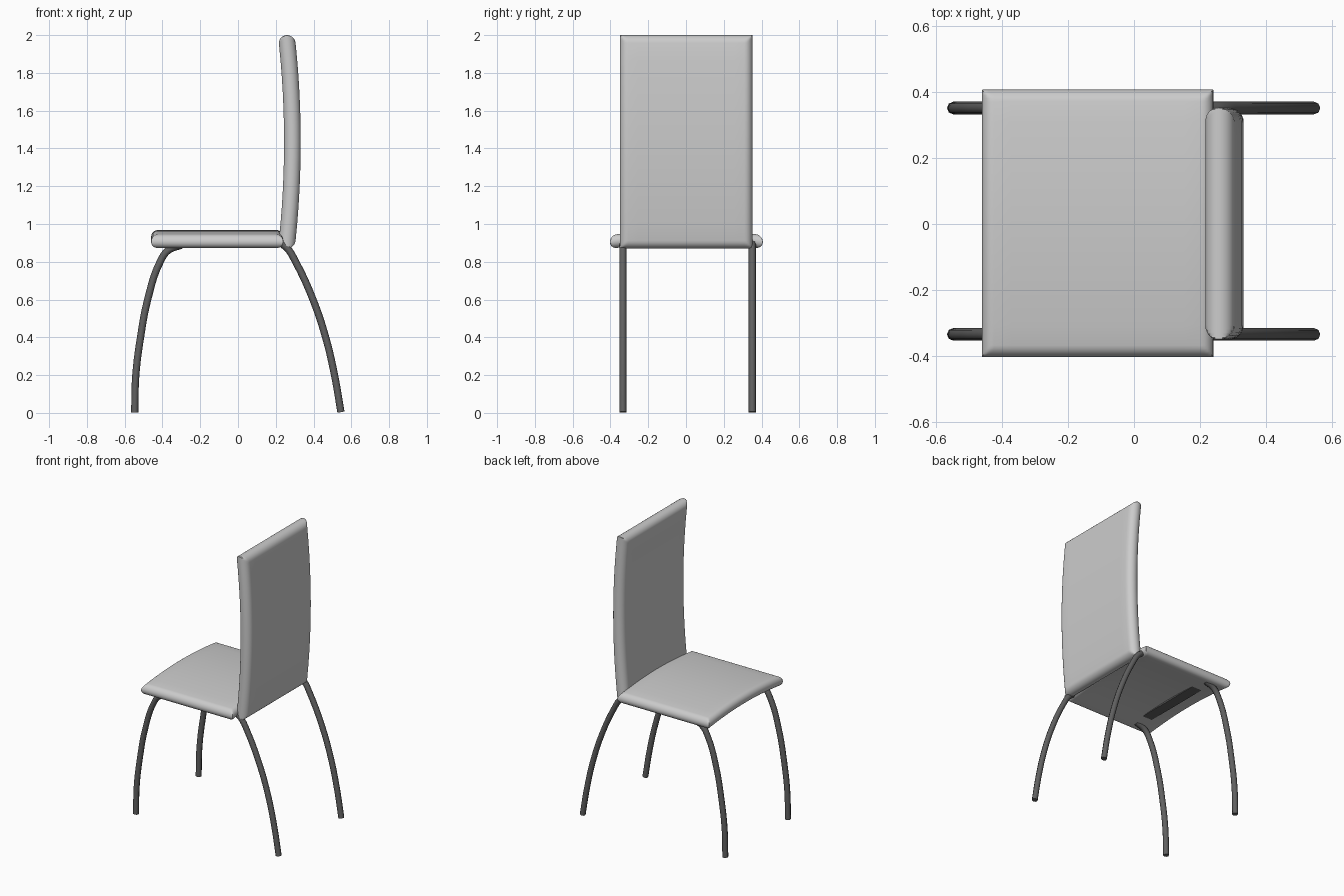
import bpy, bmesh, math
from mathutils import Vector

if "Cube" in bpy.data.objects:
    bpy.data.objects.remove(bpy.data.objects["Cube"])

metal = bpy.data.materials.new("dark_metal")
metal.diffuse_color = (0.12, 0.12, 0.12, 1)
metal.use_nodes = True
metal.node_tree.nodes["Principled BSDF"].inputs["Base Color"].default_value = metal.diffuse_color


def samples(half, r, n_round=6, n_mid=12):
    # positions across a pad, dense where the edge is rounded
    edge = [r * (1 - math.cos(math.pi / 2 * i / n_round)) for i in range(n_round + 1)]
    lo = [-half + e for e in edge]
    mid = [-half + r + (2 * half - 2 * r) * i / n_mid for i in range(1, n_mid)]
    return lo + mid + [-v for v in reversed(lo)]


def pad(name, hu, hv, r, place):
    # cushion with full-round edges; place(u, v, w) bends it into position
    us, vs = samples(hu, r), samples(hv, r)
    bm = bmesh.new()
    grids = {}
    for side in (1, -1):
        for i, u in enumerate(us):
            for j, v in enumerate(vs):
                rim = i in (0, len(us) - 1) or j in (0, len(vs) - 1)
                if rim and side == -1:
                    grids[side, i, j] = grids[1, i, j]
                    continue
                d = min(hu - abs(u), hv - abs(v), r)
                w = 0 if rim else side * r * math.sqrt(max(0, 1 - (1 - d / r) ** 2))
                corner = i in (0, len(us) - 1) and j in (0, len(vs) - 1)
                k = 0.006 if corner else 0
                p = place(u - math.copysign(k, u), v - math.copysign(k, v), w)
                grids[side, i, j] = bm.verts.new(p)
        for i in range(len(us) - 1):
            for j in range(len(vs) - 1):
                bm.faces.new([grids[side, a, b] for a, b in
                              ((i, j), (i + 1, j), (i + 1, j + 1), (i, j + 1))])
    bmesh.ops.recalc_face_normals(bm, faces=bm.faces)
    me = bpy.data.meshes.new(name)
    bm.to_mesh(me)
    bm.free()
    ob = bpy.data.objects.new(name, me)
    bpy.context.collection.objects.link(ob)
    bpy.context.view_layer.objects.active = ob
    ob.select_set(True)
    bpy.ops.object.shade_smooth_by_angle(angle=math.radians(40))
    ob.select_set(False)


def leg(name, pts, y):
    cu = bpy.data.curves.new(name, 'CURVE')
    cu.dimensions = '3D'
    cu.bevel_depth = 0.019
    cu.bevel_resolution = 2
    cu.use_fill_caps = True
    cu.resolution_u = 5
    sp = cu.splines.new('BEZIER')
    sp.bezier_points.add(len(pts) - 1)
    for bp, (x, z) in zip(sp.bezier_points, pts):
        bp.co = (x, y, z)
        bp.handle_left_type = bp.handle_right_type = 'AUTO'
    cu.materials.append(metal)
    bpy.context.collection.objects.link(bpy.data.objects.new(name, cu))


# seat, gently arched from side to side
pad("seat", 0.35, 0.405, 0.036,
    lambda u, v, w: Vector((-0.11 + u, v + 0.002, 0.905 + w + 0.027 * (1 - (v / 0.405) ** 2))))


# backrest, bowed backwards along its height
def back_place(u, v, w):
    t = v / 0.565
    tilt = 0.032 * 2 * t / 0.565
    return Vector((0.288 - 0.032 * t * t + w, u + 0.001, 1.435 + v + w * tilt * 0.6))


pad("backrest", 0.351, 0.565, 0.044, back_place)

# legs
front = [(-0.547, 0.002), (-0.541, 0.2), (-0.516, 0.4), (-0.478, 0.6),
         (-0.412, 0.8), (-0.37, 0.86), (-0.30, 0.888)]
rear = [(0.545, 0.004), (0.511, 0.2), (0.464, 0.4), (0.397, 0.6),
        (0.305, 0.8), (0.262, 0.87), (0.225, 0.9)]
for side, y in (("left", -0.334), ("right", 0.351)):
    leg("front_leg_" + side, front, y)
    leg("rear_leg_" + side, rear, y)

# flat cross bar under the front of the seat
bpy.ops.mesh.primitive_cube_add(size=1, location=(-0.315, 0, 0.901))
bar = bpy.context.object
bar.name = "cross_bar"
bar.scale = (0.075, 0.66, 0.03)
bar.data.materials.append(metal)
